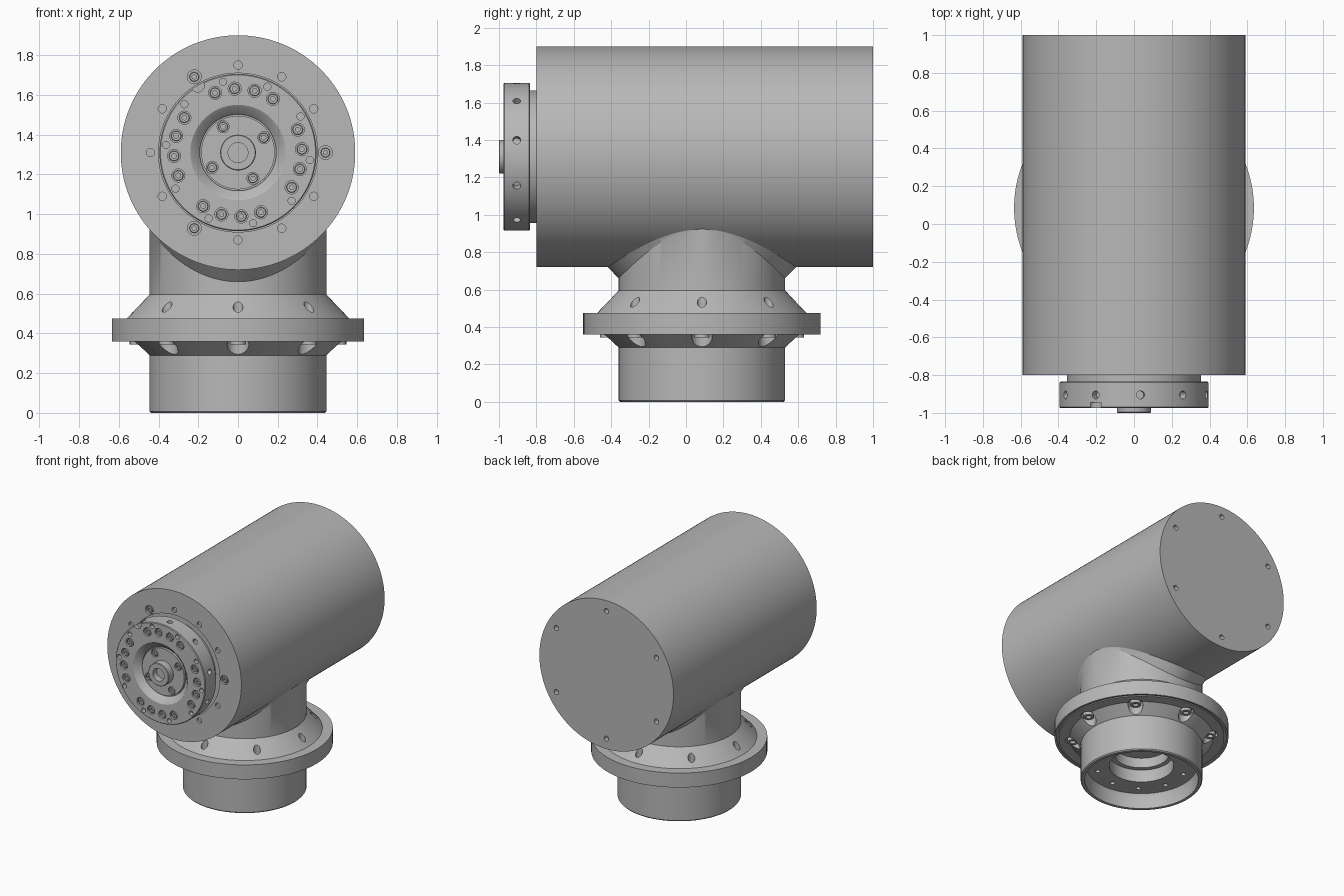
import bpy, bmesh
from math import sin, cos, radians, sqrt, pi
from mathutils import Matrix, Vector

if "Cube" in bpy.data.objects:
    bpy.data.objects.remove(bpy.data.objects["Cube"], do_unlink=True)

grey = bpy.data.materials.new("machined grey")
grey.use_nodes = True
grey.diffuse_color = (0.48, 0.48, 0.48, 1)
grey.node_tree.nodes["Principled BSDF"].inputs["Base Color"].default_value = grey.diffuse_color

# Column frame points up; head frame points out of the front
COLUMN = Matrix.Translation((0, 0.085, 0))
HEAD = Matrix.Translation((0, 0, 1.31)) @ Matrix.Rotation(pi / 2, 4, "X")
BODY_R, NECK_R, AXIS_Z = 0.59, 0.445, 1.31


def finish(name, bm):
    bmesh.ops.recalc_face_normals(bm, faces=bm.faces)
    mesh = bpy.data.meshes.new(name)
    bm.to_mesh(mesh)
    bm.free()
    mesh.materials.append(grey)
    ob = bpy.data.objects.new(name, mesh)
    bpy.context.scene.collection.objects.link(ob)
    return ob


def activate(ob):
    for other in bpy.context.selected_objects:
        other.select_set(False)
    ob.select_set(True)
    bpy.context.view_layer.objects.active = ob


def smooth(ob):
    activate(ob)
    bpy.ops.object.shade_smooth_by_angle(angle=radians(30))


def add_lathe(bm, profile, matrix, segs):
    """Revolve (radius, height) points round the local z axis."""
    rings = []
    for r, z in profile:
        count = segs if r > 0 else 1
        angles = [2 * pi * i / segs for i in range(count)]
        rings.append([bm.verts.new(matrix @ Vector((r * cos(a), r * sin(a), z))) for a in angles])
    for low, high in zip(rings, rings[1:]):
        for i in range(segs):
            j = (i + 1) % segs
            quad = [low[i % len(low)], low[j % len(low)], high[j % len(high)], high[i % len(high)]]
            bm.faces.new(list(dict.fromkeys(quad)))


def lathe(name, profile, matrices, segs=96):
    bm = bmesh.new()
    for m in matrices:
        add_lathe(bm, profile, m, segs)
    return finish(name, bm)


def drill(target, matrices, r, z0, z1, segs=20):
    cutter = lathe("cutter", [(0, z0), (r, z0), (r, z1), (0, z1)], matrices, segs)
    cutter.hide_render = True
    mod = target.modifiers.new("drill", "BOOLEAN")
    mod.operation, mod.solver, mod.object = "DIFFERENCE", "EXACT", cutter
    activate(target)
    bpy.ops.object.modifier_apply(modifier=mod.name)
    bpy.data.objects.remove(cutter, do_unlink=True)


def circle(frame, radius, degrees, z=0):
    return [frame @ Matrix.Rotation(radians(d), 4, "Z") @ Matrix.Translation((radius, 0, z))
            for d in degrees]


def every(step, start=0):
    return range(start, start + 360, step)


def screws(name, matrices, r, top, depth):
    profile = [(0, top - 0.6 * depth), (0.45 * r, top - 0.6 * depth), (0.45 * r, top),
               (0.9 * r, top), (r, top - 0.1 * r), (r, top - depth - 0.01), (0, top - depth - 0.01)]
    smooth(lathe(name, profile, matrices, 18))


# Main barrel with front pocket, lugs and end holes
barrel = lathe("main_barrel", [(0, -1), (BODY_R, -1), (BODY_R, 0.8), (0, 0.8)], [HEAD], 128)
lugs = circle(HEAD, 0.44, every(120))
drill(barrel, [HEAD], 0.4, 0.785, 0.85, 64)
drill(barrel, lugs, 0.035, 0.78, 0.85)
drill(barrel, circle(HEAD, 0.44, [d for d in every(30) if d % 120]), 0.021, 0.78, 0.85)
drill(barrel, circle(HEAD, 0.508, every(60, 30)), 0.02, -1.05, -0.96)
smooth(barrel)
screws("lug_screws", lugs, 0.024, 0.797, 0.02)

# Output flange on the front
flange = lathe("output_flange", [
    (0, 0.75), (0.355, 0.75), (0.355, 0.835), (0.39, 0.835), (0.395, 0.84), (0.395, 0.97),
    (0.39, 0.975), (0.24, 0.975), (0.225, 0.965), (0.192, 0.93), (0.192, 0.92),
    (0.185, 0.92), (0.185, 0.94), (0, 0.94)], [HEAD])
ring_spots = circle(HEAD, 0.322, [q + d for q in every(90) for d in (21, 3, -15, -33)])
plate_spots = circle(HEAD, 0.15, every(90, 30))
drill(flange, ring_spots, 0.033, 0.945, 1)
drill(flange, plate_spots, 0.03, 0.92, 1)
drill(flange, circle(HEAD, 0.363, every(36, 30)), 0.018, 0.94, 1)
sideways = Matrix.Rotation(pi / 2, 4, "Y")
drill(flange, [m @ sideways for m in circle(HEAD, 0, every(36, 13), 0.905)], 0.021, 0.35, 0.45)
drill(flange, circle(HEAD, 0.395, [121]), 0.034, 0.945, 1)
smooth(flange)
screws("flange_ring_screws", ring_spots, 0.026, 0.97, 0.025)
screws("centre_plate_screws", plate_spots, 0.024, 0.936, 0.016)

# Central hub with its bore
smooth(lathe("centre_hub", [(0, 0.95), (0.05, 0.95), (0.05, 1), (0.086, 1), (0.09, 0.996),
                            (0.09, 0.93), (0, 0.93)], [HEAD], 48))

# Mounting column: open bottom, bolting flange and cone
column = lathe("mounting_column", [
    (0, 0.3), (0.2, 0.3), (0.2, 0.22), (0.235, 0.22), (0.235, 0.12), (0.405, 0.12), (0.415, 0.1),
    (0.415, 0), (0.438, 0), (NECK_R, 0.008), (NECK_R, 0.29), (0.525, 0.36), (0.605, 0.36),
    (0.605, 0.368), (0.62, 0.368), (0.62, 0.36), (0.635, 0.36), (0.635, 0.475), (0.56, 0.475),
    (NECK_R, 0.595), (NECK_R, 0.62), (0, 0.62)], [COLUMN])
bolt_spots = circle(COLUMN, 0.505, every(45))
drill(column, bolt_spots, 0.055, 0.2, 0.385)
drill(column, bolt_spots, 0.025, 0.37, 0.7)
drill(column, circle(COLUMN, 0.33, every(36, 18)), 0.018, 0.08, 0.15)
smooth(column)

# Bolt heads under the flange, facing down
head_profile = [(0, 0.365), (0.02, 0.365), (0.02, 0.345), (0.04, 0.345), (0.04, 0.39), (0, 0.39)]
smooth(lathe("flange_bolt_heads", head_profile, bolt_spots, 18))

# Neck blending into the barrel, with a chamfer that fades at the sides
bm = bmesh.new()
steps = 128
rings = [[] for _ in range(4)]


def barrel_z(x):
    return AXIS_Z - sqrt(BODY_R ** 2 - x ** 2)


for i in range(steps):
    a = 2 * pi * i / steps
    c = 0.06 * sin(a) ** 2
    wide = NECK_R + c
    low, high = barrel_z(NECK_R * cos(a)) - c, barrel_z(wide * cos(a))
    spots = [(NECK_R, 0.6), (NECK_R, low), (wide, high + 0.002), (NECK_R - 0.05, high + 0.08)]
    for ring, (r, z) in zip(rings, spots):
        ring.append(bm.verts.new(COLUMN @ Vector((r * cos(a), r * sin(a), z))))
for low, high in zip(rings, rings[1:]):
    for i in range(steps):
        j = (i + 1) % steps
        bm.faces.new((low[i], low[j], high[j], high[i]))
smooth(finish("neck", bm))
